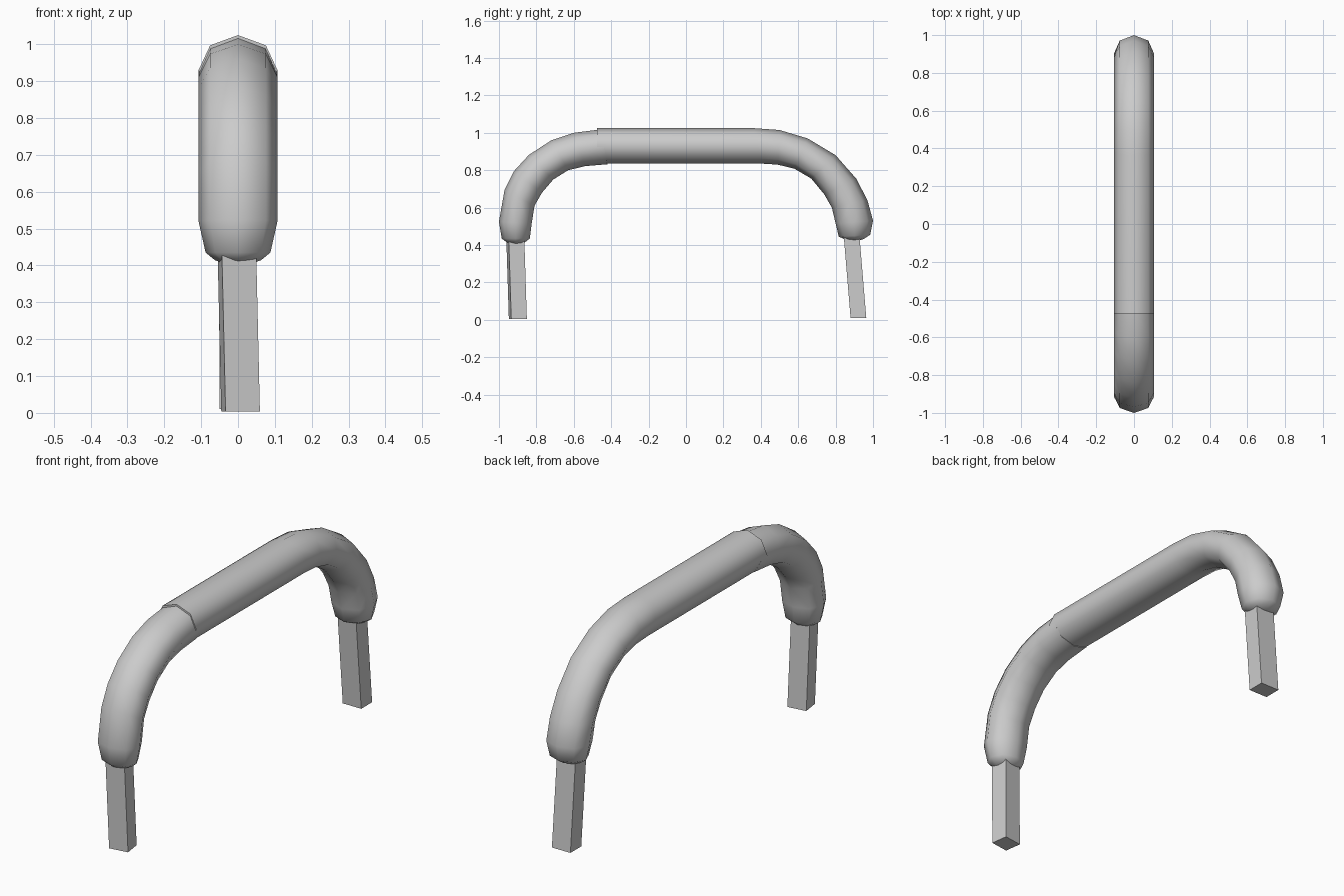
import bpy, bmesh, math
from mathutils import Vector

if "Cube" in bpy.data.objects:
    bpy.data.objects.remove(bpy.data.objects["Cube"])

SIDES = 8


def make_object(name, bm, smooth):
    bmesh.ops.recalc_face_normals(bm, faces=bm.faces)
    mesh = bpy.data.meshes.new(name)
    bm.to_mesh(mesh)
    bm.free()
    obj = bpy.data.objects.new(name, mesh)
    bpy.context.collection.objects.link(obj)
    if smooth:
        bpy.ops.object.select_all(action='DESELECT')
        obj.select_set(True)
        bpy.context.view_layer.objects.active = obj
        bpy.ops.object.shade_smooth_by_angle(angle=math.radians(60))
    return obj


def tube(name, rings):
    """Octagonal tube; each ring is outer (y, z), inner (y, z), half width in x."""
    bm = bmesh.new()
    loops = []
    for oy, oz, iy, iz, rx in rings:
        outer, inner = Vector((0, oy, oz)), Vector((0, iy, iz))
        mid, radius = (outer + inner) / 2, (outer - inner) / 2
        loop = []
        for i in range(SIDES):
            a = math.tau * i / SIDES
            loop.append(bm.verts.new(mid + radius * math.cos(a) + Vector((rx * math.sin(a), 0, 0))))
        loops.append(loop)
    for a, b in zip(loops, loops[1:]):
        for i in range(SIDES):
            j = (i + 1) % SIDES
            bm.faces.new((a[i], a[j], b[j], b[i]))
    bm.faces.new(loops[0])
    bm.faces.new(loops[-1])
    return make_object(name, bm, True)


def leg(name, bottom, top, size, turn):
    """Square bar leaning from bottom to top, turned about its length."""
    bm = bmesh.new()
    c, s = math.cos(turn), math.sin(turn)
    ends = []
    for p in (bottom, top):
        ends.append([bm.verts.new((p[0] + (u * c * size[0] - v * s * size[1]) / 2,
                                   p[1] + (u * s * size[0] + v * c * size[1]) / 2, p[2]))
                     for u, v in ((-1, -1), (1, -1), (1, 1), (-1, 1))])
    for i in range(4):
        j = (i + 1) % 4
        bm.faces.new((ends[0][i], ends[0][j], ends[1][j], ends[1][i]))
    for end in ends:
        bm.faces.new(end)
    return make_object(name, bm, False)


W = 0.107
# Front bend, a separate sleeve slightly thinner than the bar
tube("front_bend", [
    (-0.46, 1.018, -0.42, 0.832, 0.105),
    (-0.60, 1.000, -0.54, 0.822, W),
    (-0.72, 0.960, -0.63, 0.800, W),
    (-0.84, 0.882, -0.71, 0.750, W),
    (-0.92, 0.795, -0.77, 0.680, W),
    (-0.97, 0.695, -0.81, 0.610, W),
    (-1.00, 0.525, -0.825, 0.515, W),
    (-0.985, 0.435, -0.835, 0.435, 0.088),
    (-0.958, 0.414, -0.862, 0.414, 0.062),
    (-0.93, 0.402, -0.89, 0.402, 0.028)])

# Straight bar running into the back bend
tube("bar_and_back_bend", [
    (-0.475, 1.025, -0.475, 0.835, W),
    (0.36, 1.025, 0.41, 0.835, W),
    (0.50, 1.015, 0.49, 0.830, W),
    (0.65, 0.970, 0.58, 0.808, W),
    (0.80, 0.880, 0.67, 0.755, W),
    (0.91, 0.755, 0.74, 0.670, W),
    (0.97, 0.640, 0.78, 0.600, W),
    (1.00, 0.530, 0.80, 0.515, W),
    (0.985, 0.455, 0.817, 0.445, 0.09),
    (0.95, 0.432, 0.85, 0.430, 0.064),
    (0.92, 0.423, 0.88, 0.422, 0.03)])

# Legs
leg("front_leg", (0.007, -0.899, 0.004), (-0.004, -0.914, 0.48), (0.094, 0.084), math.radians(8))
leg("back_leg", (0.0, 0.922, 0.01), (-0.002, 0.881, 0.50), (0.1, 0.084), 0.0)
